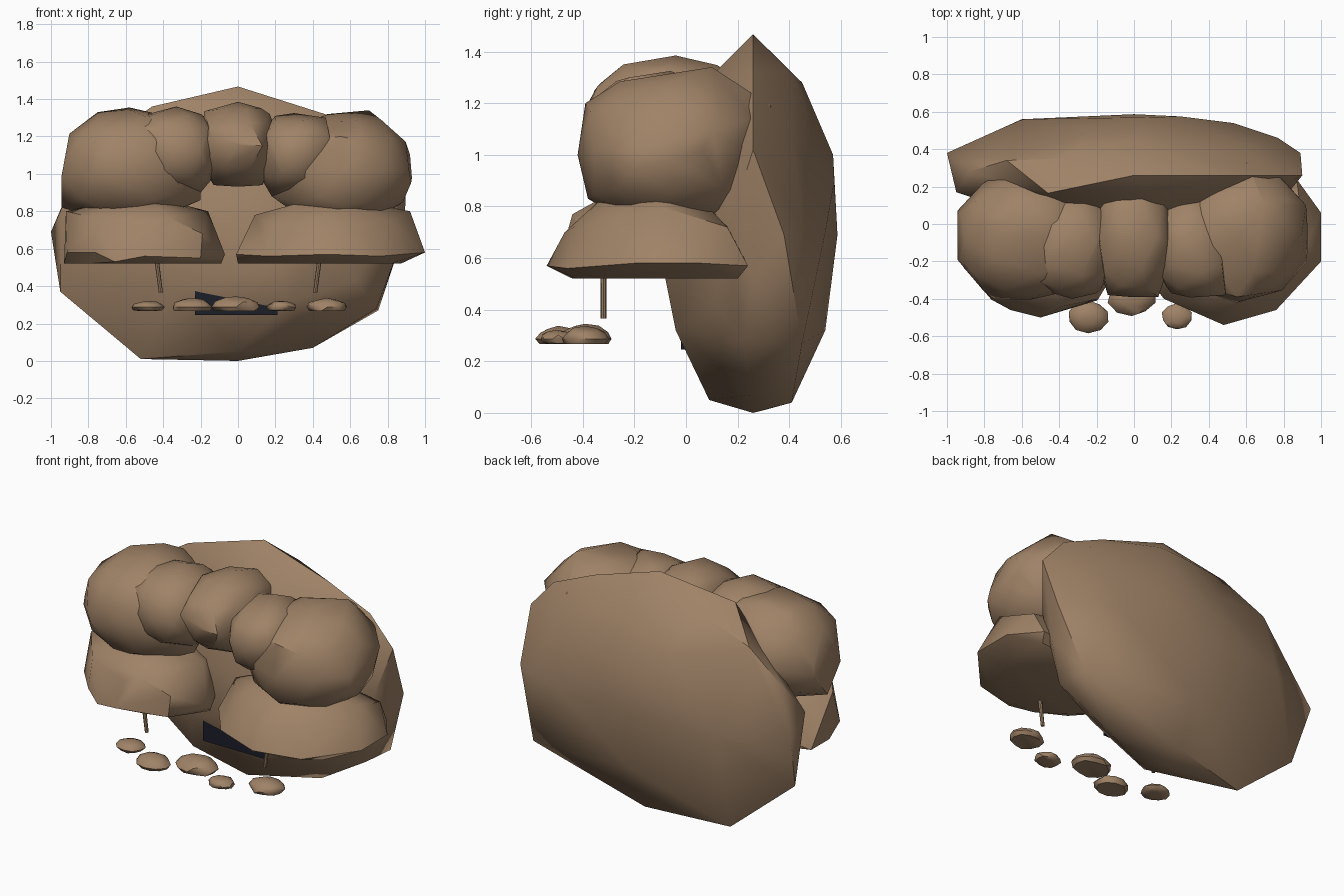
import bpy, bmesh, math, random
from mathutils import Vector

random.seed(4)


def material(name, rgb):
    m = bpy.data.materials.new(name)
    m.diffuse_color = (*rgb, 1)
    return m


STONE = material("brown stone", (0.35, 0.225, 0.135))
DARK = material("dark opening", (0.012, 0.013, 0.022))


def finish(bm, name, mat, angle=40):
    bmesh.ops.recalc_face_normals(bm, faces=bm.faces)
    me = bpy.data.meshes.new(name)
    bm.to_mesh(me)
    bm.free()
    ob = bpy.data.objects.new(name, me)
    bpy.context.collection.objects.link(ob)
    me.materials.append(mat)
    bpy.ops.object.select_all(action='DESELECT')
    ob.select_set(True)
    bpy.context.view_layer.objects.active = ob
    bpy.ops.object.shade_smooth_by_angle(angle=math.radians(angle))
    return ob


def rock(name, centre, radii, corners=(), floor=-9, jitter=0.02, square=1.0):
    """Faceted ball, squared off, pulled out to corners and cut flat at floor."""
    src = bmesh.new()
    bmesh.ops.create_icosphere(src, subdivisions=2, radius=1)
    pts = []
    for v in src.verts:
        k = 1 + random.uniform(-jitter, jitter)
        pts.append(Vector([c + r * k * math.copysign(abs(a) ** square, a)
                           for c, r, a in zip(centre, radii, v.co)]))
    src.free()
    bm = bmesh.new()
    for p in pts + [Vector(c) for c in corners]:
        p.z = max(p.z, floor)
        bm.verts.new(p)
    bmesh.ops.remove_doubles(bm, verts=bm.verts, dist=0.004)
    bmesh.ops.convex_hull(bm, input=bm.verts)
    loose = [v for v in bm.verts if not v.link_faces]
    bmesh.ops.delete(bm, geom=loose, context='VERTS')
    return finish(bm, name, STONE)


# large boulder at the back
rock("back_boulder", (0, 0.26, 0.735), (0.87, 0.29, 0.69), [
    (-0.52, 0.30, 0.01), (0, 0.26, 0), (0.40, 0.26, 0.07), (0.75, 0.45, 0.27),
    (0.74, 0.22, 0.28), (0.83, 0.26, 0.52), (0.89, 0.38, 0.69), (0.90, 0.26, 1.02),
    (0.74, 0.26, 1.2), (-0.95, 0.27, 0.37), (-1.0, 0.38, 0.69), (-0.95, 0.17, 0.80),
    (-0.88, 0.28, 0.97), (-0.68, 0.34, 1.2),
    (-0.46, 0.165, 1.36), (0, 0.26, 1.467), (0.37, 0.26, 1.32),
    (-0.60, 0.56, 0.70), (0, 0.587, 0.69), (0.25, 0.575, 0.90), (0.53, 0.54, 0.70),
    (0.77, 0.46, 0.70), (0.05, 0.57, 1.0), (0, 0.45, 1.28), (0, 0.54, 0.32),
    (0, 0.41, 0.04), (0, 0.09, 0.05), (0.28, -0.04, 0.32), (0.2, -0.08, 0.52),
    (0, -0.08, 0.75), (-0.33, -0.015, 0.38)], jitter=0.0)

# wide slabs with flat undersides
rock("left_slab", (-0.52, -0.12, 0.58), (0.41, 0.35, 0.31), [
    (-0.93, -0.10, 0.52), (-0.93, 0.08, 0.52), (-0.92, -0.15, 0.80), (-0.09, -0.15, 0.52),
    (-0.07, -0.20, 0.57), (-0.16, -0.12, 0.80), (-0.50, -0.50, 0.56), (-0.66, -0.46, 0.53),
    (-0.48, -0.45, 0.72), (-0.38, -0.44, 0.77), (-0.19, -0.40, 0.68), (-0.2, -0.41, 0.55),
    (-0.75, -0.38, 0.76)], floor=0.52)
rock("right_slab", (0.50, -0.14, 0.58), (0.43, 0.35, 0.31), [
    (0.0, -0.12, 0.52), (-0.01, -0.18, 0.57), (0.09, -0.15, 0.78), (0.16, -0.40, 0.56),
    (0.48, -0.54, 0.57), (0.50, -0.47, 0.70), (0.76, -0.46, 0.56), (1.0, -0.20, 0.58),
    (1.0, 0.06, 0.58), (0.87, -0.1, 0.52), (0.92, -0.10, 0.80), (0.87, 0.24, 0.57),
    (0.88, 0.16, 0.72), (0.85, 0.20, 0.52), (0.45, 0.2, 0.6)], floor=0.52)

# round boulders on the slabs
rock("left_boulder", (-0.57, -0.07, 1.04), (0.375, 0.34, 0.30), [
    (-0.945, 0.07, 0.98), (-0.945, -0.19, 0.98), (-0.945, -0.06, 0.82), (-0.88, -0.06, 1.17),
    (-0.75, 0.0, 1.33), (-0.58, 0.09, 1.355), (-0.48, 0.14, 1.33), (-0.70, 0.28, 1.05),
    (-0.52, 0.25, 1.1), (-0.75, -0.40, 1.0), (-0.20, -0.15, 0.86)], square=0.87)
rock("right_boulder", (0.56, -0.06, 1.02), (0.365, 0.355, 0.30), [
    (0.93, -0.05, 0.98), (0.925, -0.20, 0.95), (0.92, 0.10, 1.10), (0.70, 0.10, 1.34),
    (0.60, 0.33, 1.19), (0.77, 0.26, 1.14), (0.48, 0.02, 1.32), (0.55, -0.39, 1.20),
    (0.55, -0.42, 1.0), (0.55, -0.38, 0.83), (0.18, -0.15, 0.88)], square=0.87)

# three stones bridging the arch
rock("left_arch_stone", (-0.33, -0.11, 1.12), (0.24, 0.29, 0.225), [
    (-0.58, -0.27, 1.25), (-0.50, -0.33, 1.17), (-0.48, -0.12, 1.32), (-0.33, -0.08, 1.36),
    (-0.20, -0.37, 1.12), (-0.20, -0.10, 1.32), (-0.20, -0.15, 0.90)], square=0.85)
rock("middle_arch_stone", (0, -0.06, 1.155), (0.21, 0.33, 0.222), [
    (0, -0.04, 1.385), (0.13, -0.39, 1.15), (-0.14, -0.38, 1.2), (0.17, -0.10, 1.32),
    (-0.18, -0.1, 1.335), (0.13, -0.15, 0.94), (-0.13, -0.15, 0.94)], square=0.87)
rock("right_arch_stone", (0.30, -0.11, 1.10), (0.20, 0.28, 0.21), [
    (0.49, -0.38, 1.20), (0.47, -0.22, 1.30), (0.20, -0.37, 1.12), (0.18, -0.15, 0.88),
    (0.20, -0.08, 1.31), (0.30, -0.06, 1.325)], square=0.85)

# pebbles in a shallow arc in front: x, y, half width, half depth, height
for i, (x, y, w, d, h) in enumerate([
        (-0.48, -0.385, 0.088, 0.075, 0.05), (-0.245, -0.495, 0.107, 0.085, 0.065),
        (-0.012, -0.39, 0.128, 0.10, 0.075), (0.23, -0.495, 0.082, 0.07, 0.05),
        (0.475, -0.39, 0.107, 0.09, 0.065)]):
    rock(f"pebble_{i + 1}", (x, y, 0.287), (w, d, h - 0.017), floor=0.266, jitter=0.06)

# thin roots hanging under the slabs
for name, s in (("left_root", -1), ("right_root", 1)):
    bm = bmesh.new()
    bmesh.ops.create_cone(bm, cap_ends=True, segments=8, radius1=0.011,
                          radius2=0.013, depth=0.30)
    for v in bm.verts:
        v.co.x += s * (0.432 + v.co.z * 0.13)
        v.co.y -= 0.32
        v.co.z += 0.515
    finish(bm, name, STONE)

# dark opening set into the foot of the back boulder
bm = bmesh.new()
bmesh.ops.create_cube(bm, size=1)
for v in bm.verts:
    v.co = Vector((v.co.x * 0.44 - 0.01, v.co.y * 0.08 + 0.02, v.co.z * 0.25 + 0.37))
finish(bm, "dark_opening", DARK)
